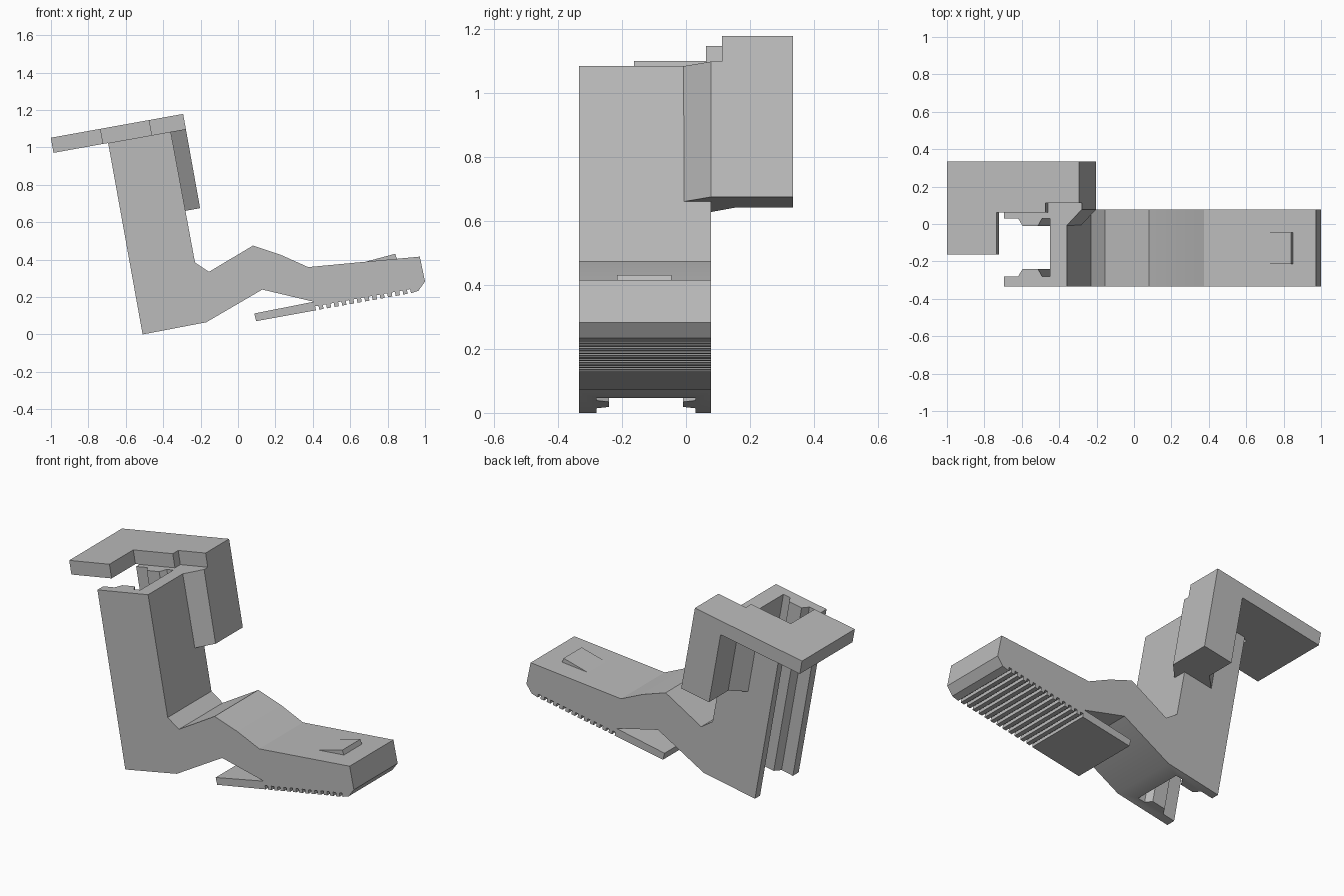
import bpy, bmesh, math
from mathutils import Vector

default = bpy.data.objects.get("Cube")
if default:
    bpy.data.objects.remove(default)

TILT = math.radians(10.2)
FOOT = Vector((-0.51, 0, 0))          # lower back corner of the post
U = Vector((math.cos(TILT), 0, math.sin(TILT)))    # across the post
W = Vector((-math.sin(TILT), 0, math.cos(TILT)))   # up the post
Y = Vector((0, 1, 0))

grey = bpy.data.materials.new("plain_grey")
grey.use_nodes = True
grey.diffuse_color = (0.5, 0.5, 0.5, 1)
grey.node_tree.nodes["Principled BSDF"].inputs["Base Color"].default_value = grey.diffuse_color


def tilted(u, y, w):
    return FOOT + U * u + Y * y + W * w


def prism(name, start, offset):
    """Extrude a closed outline of points along an offset vector."""
    bm = bmesh.new()
    face = bm.faces.new([bm.verts.new(p) for p in start])
    top = bmesh.ops.extrude_face_region(bm, geom=[face])
    moved = [v for v in top["geom"] if isinstance(v, bmesh.types.BMVert)]
    bmesh.ops.translate(bm, verts=moved, vec=offset)
    if face.is_valid and len(face.edges) and any(len(e.link_faces) == 1 for e in bm.edges):
        bmesh.ops.holes_fill(bm, edges=bm.edges)
    bmesh.ops.recalc_face_normals(bm, faces=bm.faces)
    mesh = bpy.data.meshes.new(name)
    bm.to_mesh(mesh)
    bm.free()
    mesh.materials.append(grey)
    obj = bpy.data.objects.new(name, mesh)
    bpy.context.collection.objects.link(obj)
    return obj


def side_profile(name, points, y0, y1):
    return prism(name, [Vector((x, y0, z)) for x, z in points], Y * (y1 - y0))


def plan_profile(name, points, w0, w1):
    return prism(name, [tilted(u, y, w0) for u, y in points], W * (w1 - w0))


# Ridged underside of the foot, drawn in the tilted frame
ridges = []
for i in range(13):
    u = 0.935 + i * 0.0415
    ridges += [(u, -0.037), (u, -0.015), (u + 0.018, -0.015), (u + 0.018, -0.037)]
ridges = [(p.x, p.z) for p in (tilted(u, 0, w) for u, w in ridges)]

# Post, arm, foot and springy tongue as one outline
post_top = [tilted(u, 0, 1.04) for u in (0.34, 0)]
outline = [(-0.51, 0), (-0.17, 0.065), (0.13, 0.24), (0.405, 0.175),
           (0.087, 0.112), (0.097, 0.071)]
outline += ridges
outline += [(0.965, 0.234), (1.0, 0.283), (0.972, 0.416), (0.375, 0.36),
            (0.23, 0.425), (0.08, 0.475), (-0.155, 0.335), (-0.23, 0.385)]
outline += [(p.x, p.z) for p in post_top]
body = side_profile("post_and_foot", outline, -0.335, 0.078)

# Rail slot down the back of the post, mirrored about its middle
MID = -0.125
half = [(-0.1, 0.155), (0.076, 0.155), (0.1, 0.115), (0.183, 0.115),
        (0.206, 0.155), (0.25, 0.155)]
slot = [(u, MID + d) for u, d in half] + [(u, MID - d) for u, d in reversed(half)]
cutter = plan_profile("slot_cutter", slot, -0.2, 1.2)
cutter.hide_render = True
cut = body.modifiers.new("rail_slot", "BOOLEAN")
cut.operation = "DIFFERENCE"
cut.solver = "EXACT"
cut.object = cutter
bpy.context.view_layer.objects.active = body
bpy.ops.object.select_all(action="DESELECT")
body.select_set(True)
bpy.ops.object.modifier_apply(modifier=cut.name)
bpy.data.objects.remove(cutter)
bpy.ops.object.shade_smooth_by_angle(angle=math.radians(20))

# Flange beside the post, joined by a diagonal web
plan_profile("side_flange",
             [(0.338, -0.01), (0.422, 0.078), (0.422, 0.335), (0.235, 0.335),
              (0.235, 0.155), (0.155, 0.077), (0.3, 0.07), (0.3, -0.01)],
             0.61, 1.04)

# Hooked plate on top
plan_profile("top_plate",
             [(-0.297, 0.335), (0.422, 0.335), (0.422, 0.113), (0.238, 0.113),
              (0.238, 0.062), (-0.027, 0.062), (-0.027, -0.163), (-0.297, -0.163)],
             1.04, 1.122)

# Raised wedge on the foot
side_profile("foot_wedge", [(0.675, 0.387), (0.84, 0.431), (0.852, 0.4)], -0.215, -0.045)
